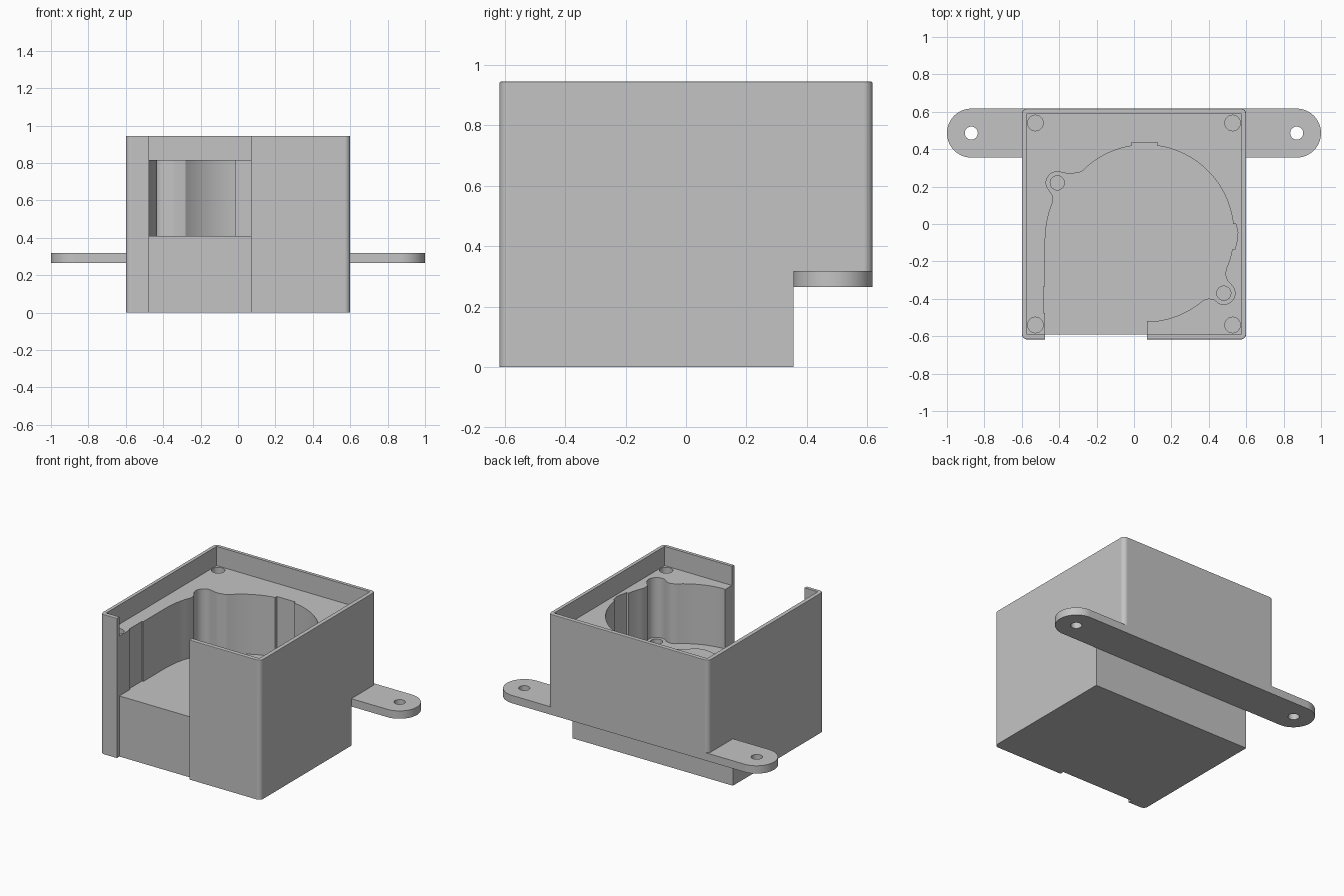
import bpy
import bmesh
from math import radians, sin, cos

if "Cube" in bpy.data.objects:
    bpy.data.objects.remove(bpy.data.objects["Cube"])

grey = bpy.data.materials.new("plain grey")
grey.use_nodes = True
colour = (0.55, 0.55, 0.55, 1)
grey.diffuse_color = colour
grey.node_tree.nodes["Principled BSDF"].inputs["Base Color"].default_value = colour


def arc(cx, cy, r, start, end, steps):
    """Points along an arc, angles in degrees."""
    angles = [radians(start + (end - start) * i / steps) for i in range(steps + 1)]
    return [(cx + r * cos(a), cy + r * sin(a)) for a in angles]


def rounded_rect(x, y, r, steps):
    """Centred rectangle outline of half sizes x and y."""
    points = []
    for sx, sy, start in ((1, 1, 0), (-1, 1, 90), (-1, -1, 180), (1, -1, 270)):
        points += arc(sx * (x - r), sy * (y - r), r, start, start + 90, steps)
    return points


def rect(x0, x1, y0, y1):
    return [(x0, y0), (x1, y0), (x1, y1), (x0, y1)]


def prism(name, outline, z0, z1, rim=0):
    """Extruded outline, with an optional small chamfer round its top."""
    bm = bmesh.new()
    face = bm.faces.new([bm.verts.new((x, y, z0)) for x, y in outline])
    made = bmesh.ops.extrude_face_region(bm, geom=[face])["geom"]
    top = [v for v in made if isinstance(v, bmesh.types.BMVert)]
    bmesh.ops.translate(bm, verts=top, vec=(0, 0, z1 - z0))
    bmesh.ops.recalc_face_normals(bm, faces=bm.faces)
    if rim:
        edges = [e for e in bm.edges if all(v in top for v in e.verts)]
        bmesh.ops.bevel(bm, geom=edges, offset=rim, segments=2, profile=0.5, affect='EDGES')
    mesh = bpy.data.meshes.new(name)
    bm.to_mesh(mesh)
    bm.free()
    mesh.materials.append(grey)
    obj = bpy.data.objects.new(name, mesh)
    bpy.context.collection.objects.link(obj)
    return obj


def combine(target, tool, operation='DIFFERENCE'):
    """Apply a boolean and discard its tool."""
    tool.hide_render = True
    mod = target.modifiers.new("combine", 'BOOLEAN')
    mod.operation, mod.solver, mod.object = operation, 'EXACT', tool
    bpy.context.view_layer.objects.active = target
    bpy.ops.object.modifier_apply(modifier=mod.name)
    bpy.data.objects.remove(tool)


FLOOR, SHELF, TOP = 0.41, 0.815, 0.945
FRONT, BACK, STEP, TAB = -0.59, 0.617, 0.355, 0.265

# Housing block with rounded upright corners
housing = prism("fan_housing", rounded_rect(0.6, BACK, 0.03, 6), 0, TOP, 0.006)

# Mounting strap with round ends, trimmed underneath by the step
mid, radius = (BACK + STEP) / 2, (BACK - STEP) / 2
strap = arc(1 - radius, mid, radius, -90, 90, 24) + arc(radius - 1, mid, radius, 90, 270, 24)
combine(housing, prism("mounting_strap", strap, 0.2, 0.318), 'UNION')
combine(housing, prism("step_cutter", rect(-1.2, 1.2, STEP, 1), -0.1, TAB))

# Shallow recess in the front face, below and beside the outlet
combine(housing, prism("front_recess", rect(-0.475, 0.07, -0.8, FRONT), -0.1, 1.2))

# Scroll shaped blower pocket with side notches and two screw lobes
cx, cy, r = 0.06, -0.05, 0.473
scroll = [(-0.475, -0.7), (-0.475, -0.475), (-0.485, -0.475), (-0.485, -0.335),
          (-0.475, -0.335), (-0.475, -0.08), (-0.468, 0), (-0.452, 0.07),
          (-0.433, 0.12), (-0.437, 0.155)]
scroll += arc(-0.41, 0.22, 0.06, 205, 70, 12)
scroll += [(-0.36, 0.27), (-0.335, 0.268)]
scroll += arc(cx, cy, r, 136, 99, 12) + [(-0.014, 0.435), (0.125, 0.435)]
scroll += arc(cx, cy, r, 82, 6, 24)
scroll += [(0.545, 0), (0.555, -0.045), (0.552, -0.085), (0.54, -0.135)]
scroll += arc(cx, cy, r, -10.5, -24, 5) + [(0.488, -0.27), (0.498, -0.3)]
scroll += arc(0.48, -0.37, 0.06, 45, -115, 14)
scroll += [(0.43, -0.405), (0.4, -0.398)]
scroll += arc(cx, cy, r, -49, -87, 12) + [(0.07, -0.518), (0.07, -0.7)]
combine(housing, prism("blower_pocket", scroll, FLOOR, 1.2))

# Lid recess leaving a thin rim
combine(housing, prism("lid_recess", rect(-0.573, 0.573, FRONT, -FRONT), SHELF, 1.2))

# Screw holes: shelf corners, pocket lobes and strap ends
holes = [(sx * 0.527, sy * 0.54, 0.042, 0.55, 1) for sx in (-1, 1) for sy in (-1, 1)]
holes += [(x, y, 0.038, 0.2, 0.7) for x, y in ((-0.41, 0.22), (0.48, -0.37))]
holes += [(sx * 0.87, mid, 0.035, 0.1, 0.5) for sx in (-1, 1)]
for x, y, size, z0, z1 in holes:
    combine(housing, prism("screw_hole", arc(x, y, size, 0, 345, 23), z0, z1))

# Smooth curves with crisp edges and flat large faces
bpy.ops.object.select_all(action='DESELECT')
housing.select_set(True)
bpy.context.view_layer.objects.active = housing
bpy.ops.object.shade_smooth_by_angle(angle=radians(30))
normals = housing.modifiers.new("flat faces", 'WEIGHTED_NORMAL')
normals.keep_sharp = True
